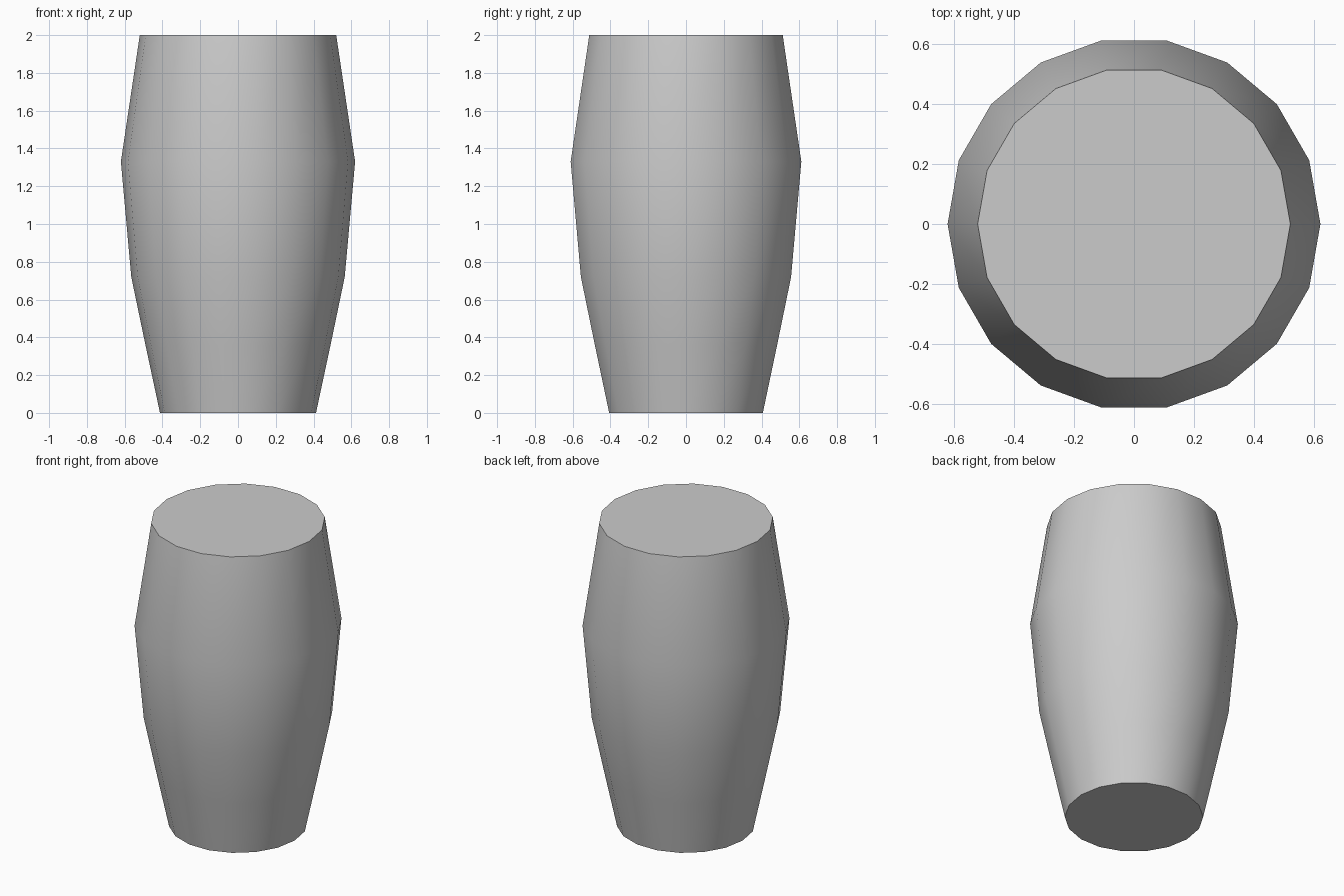
import bpy, bmesh, math

if "Cube" in bpy.data.objects:
    bpy.data.objects.remove(bpy.data.objects["Cube"])

SIDES = 18
# radius, height from bottom to top
PROFILE = [(0.413, 0.0), (0.49, 0.36), (0.565, 0.72), (0.62, 1.33), (0.52, 2.0)]

bm = bmesh.new()

# stacked rings of the barrel body
rings = []
for r, z in PROFILE:
    rings.append([bm.verts.new((r * math.cos(math.tau * i / SIDES),
                                r * math.sin(math.tau * i / SIDES), z))
                  for i in range(SIDES)])

# side walls
for low, high in zip(rings, rings[1:]):
    for i in range(SIDES):
        j = (i + 1) % SIDES
        bm.faces.new((low[i], low[j], high[j], high[i]))

# flat bottom and top
bm.faces.new(rings[0][::-1])
bm.faces.new(rings[-1])

mesh = bpy.data.meshes.new("barrel_body")
bm.to_mesh(mesh)
bm.free()
barrel = bpy.data.objects.new("barrel_body", mesh)
bpy.context.collection.objects.link(barrel)

# smooth walls, sharp rims
bpy.context.view_layer.objects.active = barrel
barrel.select_set(True)
bpy.ops.object.shade_smooth_by_angle(angle=math.radians(30))
